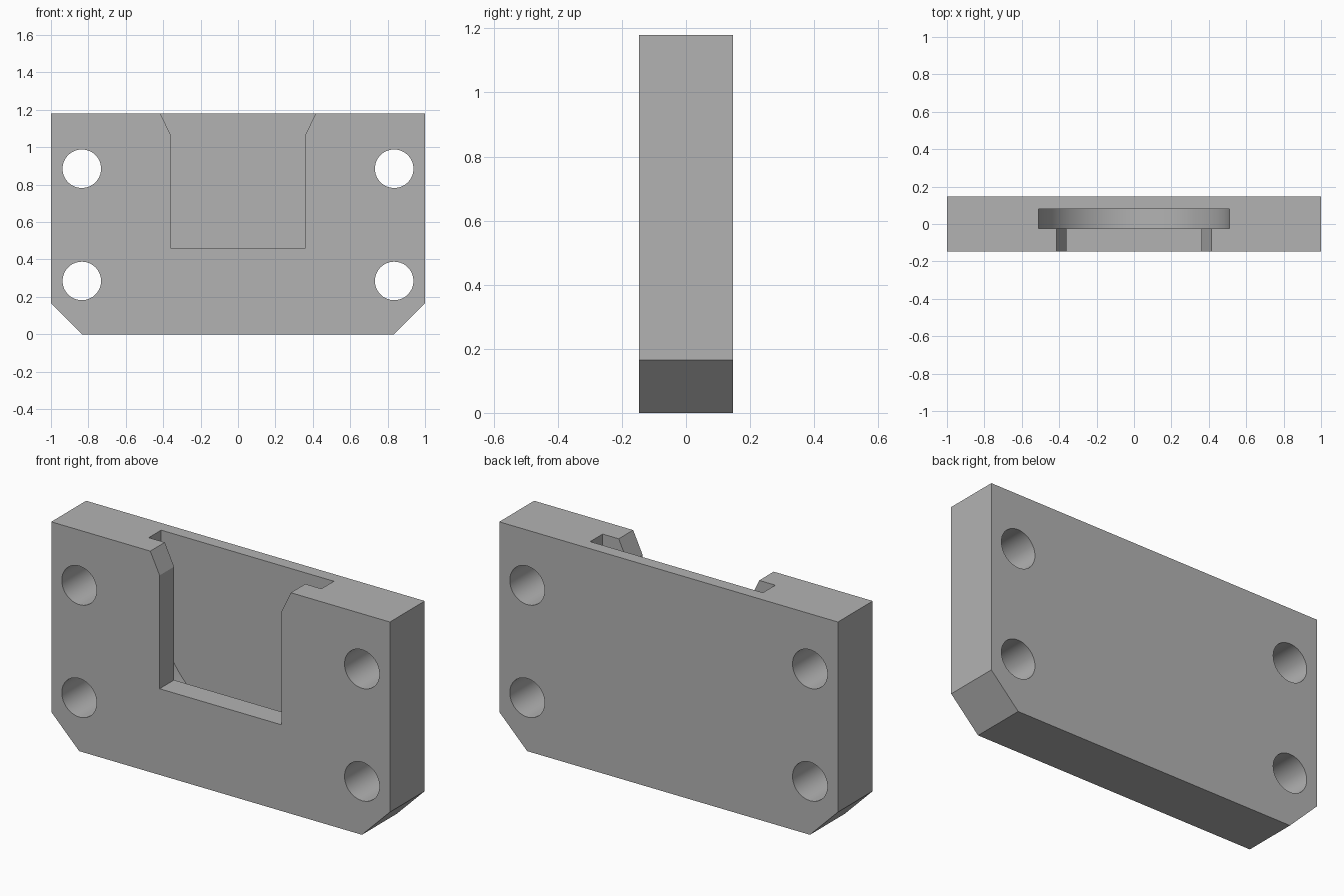
import bpy
import bmesh
from math import cos, sin, pi, radians

if "Cube" in bpy.data.objects:
    bpy.data.objects.remove(bpy.data.objects["Cube"], do_unlink=True)

HEIGHT, HALF_DEPTH, CHAMFER = 1.18, 0.147, 0.165
ABOVE = HEIGHT + 0.1

grey = bpy.data.materials.new("plain_grey")
grey.use_nodes = True
colour = (0.45, 0.45, 0.45, 1)
grey.diffuse_color = colour
grey.node_tree.nodes["Principled BSDF"].inputs["Base Color"].default_value = colour


def extrude_profile(name, points, y0, y1):
    """Extrude a front (x, z) outline from y0 to y1."""
    bm = bmesh.new()
    face = bm.faces.new([bm.verts.new((x, y0, z)) for x, z in points])
    out = bmesh.ops.extrude_face_region(bm, geom=[face])
    moved = [v for v in out["geom"] if isinstance(v, bmesh.types.BMVert)]
    bmesh.ops.translate(bm, verts=moved, vec=(0, y1 - y0, 0))
    bmesh.ops.recalc_face_normals(bm, faces=bm.faces)
    mesh = bpy.data.meshes.new(name)
    bm.to_mesh(mesh)
    bm.free()
    mesh.materials.append(grey)
    obj = bpy.data.objects.new(name, mesh)
    bpy.context.collection.objects.link(obj)
    return obj


def arc(cx, cz, r, start, end, steps):
    angles = [start + (end - start) * i / steps for i in range(steps + 1)]
    return [(cx + r * cos(a), cz + r * sin(a)) for a in angles]


def mirrored(half):
    """Complete an outline from its +x half."""
    return half + [(-x, z) for x, z in reversed(half)]


# Plate with chamfered lower corners
plate = extrude_profile(
    "mounting_plate",
    mirrored([(1 - CHAMFER, 0), (1, CHAMFER), (1, HEIGHT)]),
    -HALF_DEPTH, HALF_DEPTH)

# Round-bottomed pocket inside the plate, open at the top
cutters = [extrude_profile(
    "pocket_cutter",
    arc(0, 0.76, 0.51, pi, 2 * pi, 64) + [(0.51, ABOVE), (-0.51, ABOVE)],
    -0.025, 0.08)]

# Front opening with a flared mouth
flare = 0.415 + 0.1 * 0.055 / 0.115
cutters.append(extrude_profile(
    "opening_cutter",
    mirrored([(0.36, 0.46), (0.36, 1.065), (flare, ABOVE)]),
    -HALF_DEPTH - 0.1, 0.02))

# Four through holes
for x in (-0.835, 0.835):
    for z in (0.285, 0.885):
        cutters.append(extrude_profile(
            "hole_cutter", arc(x, z, 0.103, 0, 2 * pi, 48)[:-1],
            -HALF_DEPTH - 0.1, HALF_DEPTH + 0.1))

bpy.ops.object.select_all(action="DESELECT")
bpy.context.view_layer.objects.active = plate
plate.select_set(True)
for cutter in cutters:
    cutter.hide_render = True
    cut = plate.modifiers.new("cut", "BOOLEAN")
    cut.operation = "DIFFERENCE"
    cut.solver = "EXACT"
    cut.object = cutter
    bpy.ops.object.modifier_apply(modifier=cut.name)
    bpy.data.objects.remove(cutter, do_unlink=True)

bpy.ops.object.shade_smooth_by_angle(angle=radians(25))
